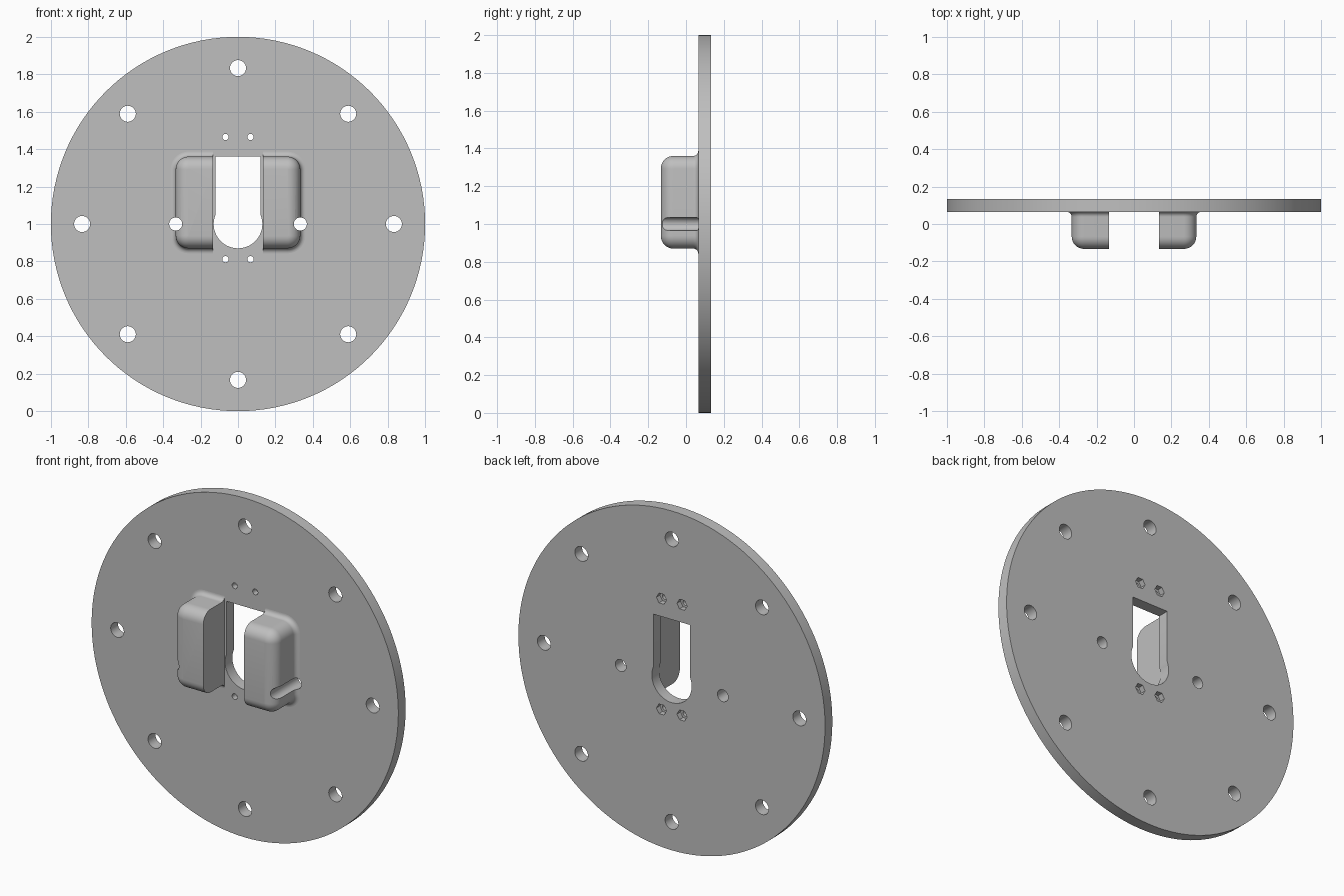
import bpy, bmesh
from math import sin, cos, pi, acos, radians

cube = bpy.data.objects.get("Cube")
if cube:
    bpy.data.objects.remove(cube, do_unlink=True)

FRONT, BACK, MID = 0.065, 0.133, 1.0      # plate faces and centre height

grey = bpy.data.materials.new("plain grey")
grey.use_nodes = True
grey.diffuse_color = (0.52, 0.52, 0.52, 1)
grey.node_tree.nodes["Principled BSDF"].inputs["Base Color"].default_value = grey.diffuse_color


def arc(cx, cz, r, a0, a1, n):
    """Points along an arc in the x-z plane."""
    return [(cx + r * cos(a0 + (a1 - a0) * i / n), cz + r * sin(a0 + (a1 - a0) * i / n))
            for i in range(n + 1)]


def ring(cx, cz, r, n):
    return arc(cx, cz, r, 0, 2 * pi, n)[:-1]


def add_loft(bm, layers):
    """Join matching outlines, given as (y, points), into a closed solid."""
    loops = [[bm.verts.new((x, y, z)) for x, z in pts] for y, pts in layers]
    n = len(loops[0])
    for a, b in zip(loops, loops[1:]):
        for i in range(n):
            j = (i + 1) % n
            bm.faces.new((a[i], a[j], b[j], b[i]))
    bm.faces.new(loops[0])
    bm.faces.new(loops[-1])


def make(name, solids):
    bm = bmesh.new()
    for layers in solids:
        add_loft(bm, layers)
    bmesh.ops.recalc_face_normals(bm, faces=bm.faces)
    mesh = bpy.data.meshes.new(name)
    bm.to_mesh(mesh)
    bm.free()
    mesh.materials.append(grey)
    obj = bpy.data.objects.new(name, mesh)
    bpy.context.collection.objects.link(obj)
    return obj


def prism(pts, y0, y1):
    return [(y0, pts), (y1, pts)]


def select(obj):
    bpy.ops.object.select_all(action='DESELECT')
    obj.select_set(True)
    bpy.context.view_layer.objects.active = obj


def cut(obj, cutter):
    select(obj)
    mod = obj.modifiers.new("cut", 'BOOLEAN')
    mod.operation, mod.solver, mod.object = 'DIFFERENCE', 'EXACT', cutter
    bpy.ops.object.modifier_apply(modifier=mod.name)


# Round plate
plate = make("round_plate", [prism(ring(0, MID, 1, 128), FRONT, BACK)])

# Keyhole slot, rim bolt holes and small screw holes
lean = acos(0.12 / 0.13)
slot = [(0.12, 1.36), (-0.12, 1.36)] + arc(0, MID, 0.13, pi - lean, 2 * pi + lean, 32)
holes = [slot]
holes += [ring(0.833 * cos(i * pi / 4), MID + 0.833 * sin(i * pi / 4), 0.043, 32) for i in range(8)]
screws = [(x, z) for x in (-0.067, 0.067) for z in (0.812, 1.465)]
holes += [ring(x, z, 0.017, 20) for x, z in screws]
through = make("through_cutter", [prism(h, -0.3, 0.3) for h in holes])

# Hexagonal nut pockets in the back, and the two side holes that also cut the blocks
pockets = make("nut_pocket_cutter", [prism(ring(x, z, 0.033, 6), 0.1, 0.3) for x, z in screws])
sides = make("side_hole_cutter", [prism(ring(x, MID, 0.035, 32), -0.3, 0.3) for x in (-0.333, 0.333)])
for cutter in (through, pockets, sides):
    cut(plate, cutter)


# Rounded blocks with a fillet at the plate
def block_outline(side, grow):
    r = 0.068 + grow
    pts = [(0.133, 0.87 - grow)]
    pts += arc(0.265, 0.938, r, -pi / 2, 0, 10)
    pts += arc(0.265, 1.292, r, 0, pi / 2, 10)
    pts += [(0.133, 1.36 + grow)]
    return [(side * x, z) for x, z in pts]


def block_layers(side):
    steps = [i * pi / 16 for i in range(9)]
    nose = [(-0.133 + 0.066 * (1 - sin(a)), 0.066 * (cos(a) - 1)) for a in reversed(steps)]
    nose.reverse()
    nose = [(-0.067 - 0.066 * sin(a), -0.066 * (1 - cos(a))) for a in reversed(steps)]
    fillet = [(FRONT - 0.027 * (1 - sin(a)), 0.027 * (1 - cos(a))) for a in steps]
    profile = nose + fillet + [(FRONT + 0.005, 0.027)]
    return [(y, block_outline(side, g)) for y, g in profile]


blocks = []
for name, side in (("left_block", 1), ("right_block", -1)):
    block = make(name, [block_layers(side)])
    cut(block, sides)
    blocks.append(block)

# Clean up cutters and shade
for cutter in (through, pockets, sides):
    bpy.data.objects.remove(cutter, do_unlink=True)
for obj in [plate] + blocks:
    select(obj)
    bpy.ops.object.shade_smooth_by_angle(angle=radians(30))
